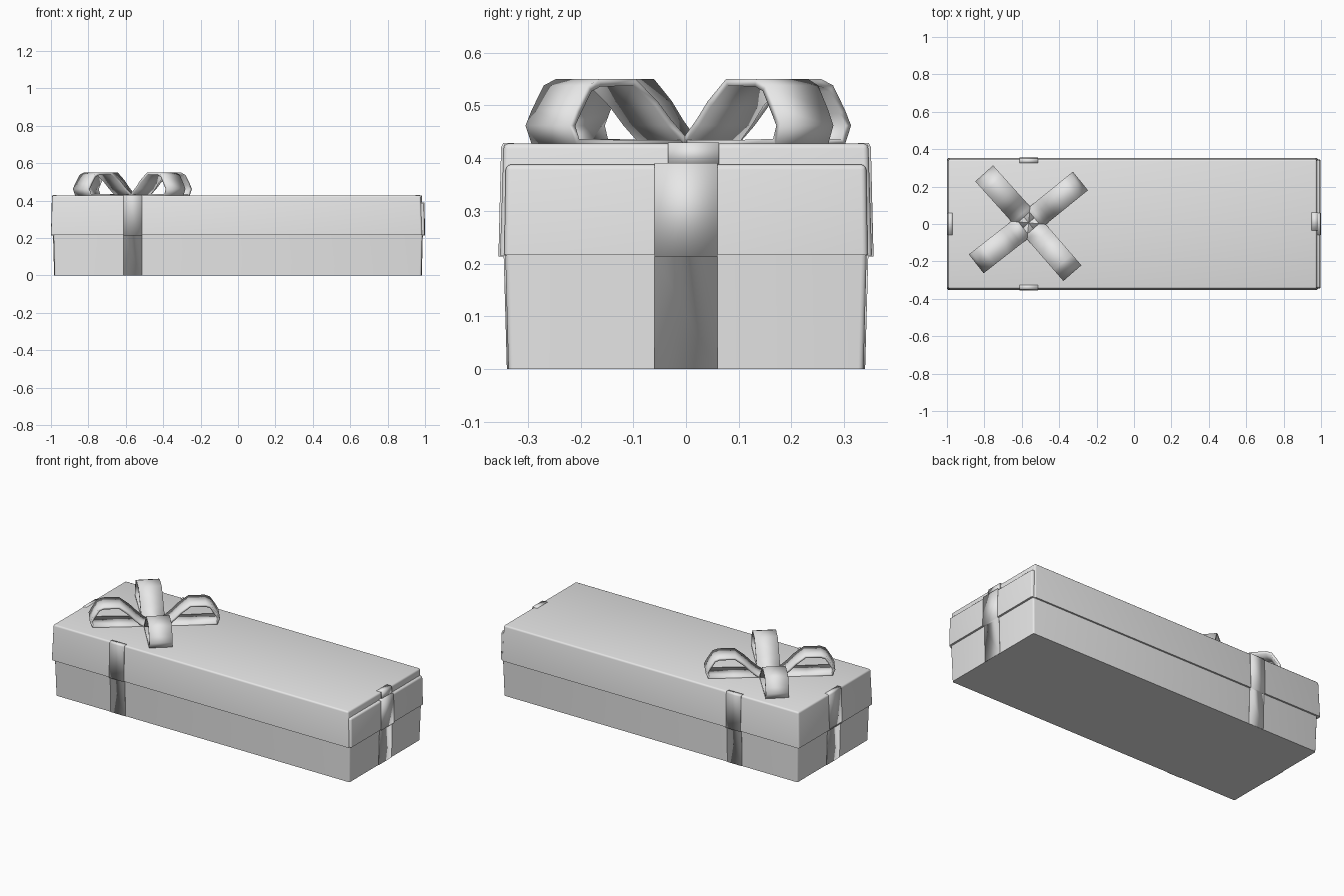
import bpy, bmesh, math
from mathutils import Matrix

if "Cube" in bpy.data.objects:
    bpy.data.objects.remove(bpy.data.objects["Cube"])

GREY = (0.8, 0.8, 0.8, 1)
grey = bpy.data.materials.new("plain grey")
grey.use_nodes = True
grey.diffuse_color = GREY
grey.node_tree.nodes["Principled BSDF"].inputs["Base Color"].default_value = GREY


def finish(name, bm):
    mesh = bpy.data.meshes.new(name)
    bm.to_mesh(mesh)
    bm.free()
    mesh.materials.append(grey)
    ob = bpy.data.objects.new(name, mesh)
    bpy.context.collection.objects.link(ob)
    return ob


def smooth(ob, angle=35):
    bpy.ops.object.select_all(action="DESELECT")
    ob.select_set(True)
    bpy.context.view_layer.objects.active = ob
    bpy.ops.object.shade_smooth_by_angle(angle=math.radians(angle))


def tapered_box(name, x0, x1, half_y, z0, z1, inset, round_top=True):
    """Box whose top is drawn in by inset (negative flares it), with rounded edges."""
    bm = bmesh.new()
    bmesh.ops.create_cube(bm, size=1)
    for v in bm.verts:
        up = v.co.z > 0
        pull = inset if up else 0
        v.co.x = x1 - pull if v.co.x > 0 else x0 + pull
        v.co.y = math.copysign(half_y - pull, v.co.y)
        v.co.z = z1 if up else z0
    edges = [e for e in bm.edges
             if abs(e.verts[0].co.z - e.verts[1].co.z) > 0.01
             or (round_top and e.verts[0].co.z > (z0 + z1) / 2)]
    bmesh.ops.bevel(bm, geom=edges, offset=0.01, segments=3, profile=0.5, affect="EDGES")
    ob = finish(name, bm)
    smooth(ob)


def strip(name, path, width, thick, origin, angle):
    """Ribbon swept along a (distance, height) path, heading out from origin."""
    bm = bmesh.new()
    rows = [[bm.verts.new((r, s * width / 2, z)) for s in (-1, 1)] for r, z in path]
    for a, b in zip(rows, rows[1:]):
        bm.faces.new((a[0], b[0], b[1], a[1]))
    place = Matrix.Translation((*origin, 0)) @ Matrix.Rotation(math.radians(angle), 4, "Z")
    bm.transform(place)
    ob = finish(name, bm)
    mod = ob.modifiers.new("thickness", "SOLIDIFY")
    mod.thickness = thick
    mod.offset = -1
    smooth(ob)


# Box body and lid, the lid with a lower panel on its left end
tapered_box("box_base", -0.98, 0.98, 0.337, 0, 0.22, -0.006, round_top=False)
tapered_box("lid", -1, 0.984, 0.353, 0.215, 0.428, 0.007)
tapered_box("lid_end_panel", 0.9, 0.998, 0.345, 0.217, 0.388, 0.003)


def wrap(lid, base):
    """Outer line of a ribbon over the lid rim and down the box."""
    return [(lid - 0.03, 0.429), (lid - 0.009, 0.429), (lid - 0.005, 0.42), (lid, 0.213),
            (base + 0.006, 0.213), (base, 0)]


# Ribbons down the front, back and right end
CROSS_X = -0.563
strip("front_ribbon", wrap(0.356, 0.34), 0.097, 0.005, (CROSS_X, 0), -90)
strip("back_ribbon", wrap(0.356, 0.34), 0.097, 0.005, (CROSS_X, 0), 90)
strip("right_end_ribbon", wrap(1, 0.983), 0.12, 0.005, (0, 0), 180)

# Ribbon on the left end, stepping over the panel
strip("left_end_ribbon_top", [(0.95, 0.43), (0.982, 0.43), (0.985, 0.385)],
      0.097, 0.005, (0, 0.014), 0)
strip("left_end_ribbon", [(0.97, 0.391), (0.997, 0.391), (1, 0.213), (0.988, 0.213), (0.983, 0)],
      0.12, 0.005, (0, 0), 0)

# Bow of four loops
loop = [(0, 0.428), (0.06, 0.437), (0.1, 0.472), (0.135, 0.508), (0.19, 0.55), (0.28, 0.55),
        (0.31, 0.538), (0.34, 0.492), (0.356, 0.462), (0.34, 0.425), (0.2, 0.42), (0, 0.42)]
for i, angle in enumerate((39, 132, 218, -49)):
    strip(f"bow_loop_{i + 1}", loop, 0.128, 0.014, (CROSS_X, 0.006), angle)
